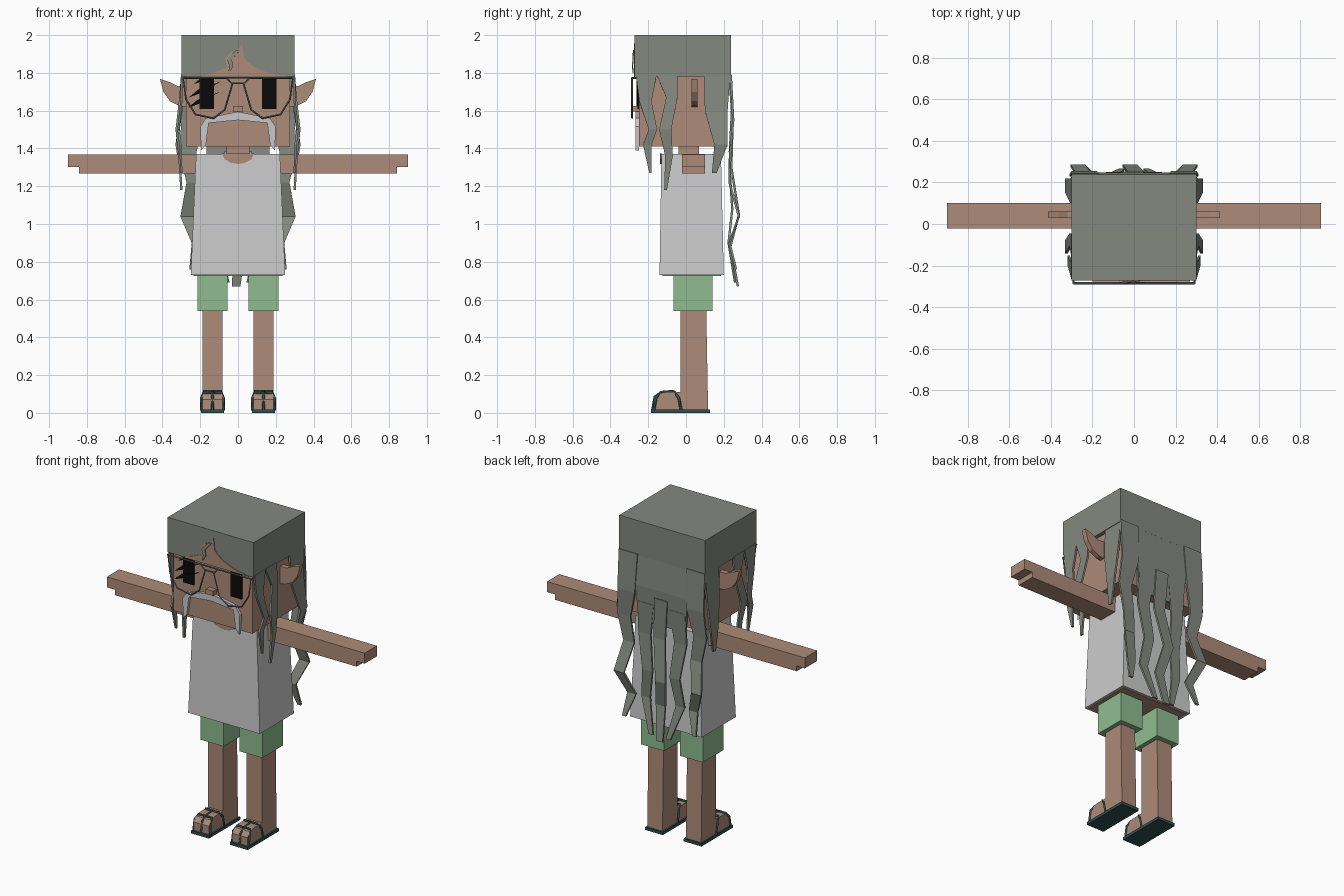
import bpy, bmesh
from mathutils import Vector

cube = bpy.data.objects.get("Cube")
if cube:
    bpy.data.objects.remove(cube, do_unlink=True)


def material(name, code):
    lin = []
    for i in (0, 2, 4):
        c = int(code[i:i + 2], 16) / 255
        lin.append(c / 12.92 if c <= 0.04045 else ((c + 0.055) / 1.055) ** 2.4)
    m = bpy.data.materials.new(name)
    m.use_nodes = True
    m.diffuse_color = (*lin, 1)
    m.node_tree.nodes["Principled BSDF"].inputs["Base Color"].default_value = (*lin, 1)
    return m


SKIN = material("skin", "AD8B78")
HAIR = material("grey_hair", "858980")
SHIRT = material("shirt_grey", "CCCCCC")
BEARD = material("pale_whiskers", "C8C8CC")
SHORTS = material("soft_green", "8FBC8F")
TEAL = material("dark_teal", "2F4F4F")
FRAME = material("frame_grey", "696D66")
BLACK = material("black", "0A0A0A")
SIDES = (("right", -1), ("left", 1))


def finish(name, bm, mat):
    bmesh.ops.recalc_face_normals(bm, faces=bm.faces)
    mesh = bpy.data.meshes.new(name)
    bm.to_mesh(mesh)
    bm.free()
    mesh.materials.append(mat)
    ob = bpy.data.objects.new(name, mesh)
    bpy.context.scene.collection.objects.link(ob)
    return ob


def box(name, mat, x, y, z, x_top=None, y_top=None):
    """Box with an optionally different top rectangle."""
    bm = bmesh.new()
    rings = []
    for (a, b), (c, d), h in ((x, y, z[0]), (x_top or x, y_top or y, z[1])):
        rings.append([bm.verts.new((p, q, h)) for p, q in ((a, c), (b, c), (b, d), (a, d))])
    lo, hi = rings
    bm.faces.new(lo)
    bm.faces.new(hi)
    for i in range(4):
        j = (i + 1) % 4
        bm.faces.new((lo[i], lo[j], hi[j], hi[i]))
    return finish(name, bm, mat)


def prism(name, mat, outline, axis, start, end):
    """Extrude an outline (x,z) along y, or (y,z) along x."""
    bm = bmesh.new()
    place = (lambda p: (p[0], start, p[1])) if axis == "y" else (lambda p: (start, *p))
    face = bm.faces.new([bm.verts.new(place(p)) for p in outline])
    out = bmesh.ops.extrude_face_region(bm, geom=[face])
    move = Vector((0, end - start, 0)) if axis == "y" else Vector((end - start, 0, 0))
    bmesh.ops.translate(bm, vec=move, verts=[v for v in out["geom"] if isinstance(v, bmesh.types.BMVert)])
    return finish(name, bm, mat)


def lock(name, mat, points, across, thick=0.012):
    """Flat hair strand through (x, y, z, width) points."""
    bm = bmesh.new()
    side = Vector((1, 0, 0)) if across == "x" else Vector((0, 1, 0))
    rows = []
    for x, y, z, w in points:
        c = Vector((x, y, z))
        rows.append((bm.verts.new(c - side * w / 2), bm.verts.new(c + side * w / 2)))
    for (a, b), (c, d) in zip(rows, rows[1:]):
        bm.faces.new((a, b, d, c))
    ob = finish(name, bm, mat)
    mod = ob.modifiers.new("thickness", "SOLIDIFY")
    mod.thickness = thick
    mod.offset = 0
    return ob


def wire(name, mat, points, radius, closed=False):
    cu = bpy.data.curves.new(name, "CURVE")
    cu.dimensions = "3D"
    cu.bevel_depth = radius
    cu.bevel_resolution = 0
    cu.use_fill_caps = True
    sp = cu.splines.new("POLY")
    sp.points.add(len(points) - 1)
    for p, q in zip(sp.points, points):
        p.co = (*q, 1)
    sp.use_cyclic_u = closed
    cu.materials.append(mat)
    ob = bpy.data.objects.new(name, cu)
    bpy.context.scene.collection.objects.link(ob)
    return ob


# Head, neck and torso
box("head", SKIN, (-.275, .275), (-.25, .22), (1.41, 1.8))
box("neck", SKIN, (-.06, .06), (-.04, .07), (1.3, 1.42))
box("shirt", SHIRT, (-.25, .25), (-.14, .2), (.73, 1.37), (-.222, .222), (-.13, .185))
box("waist", SKIN, (-.235, .235), (-.125, .185), (.726, .74))
prism("neckline", SKIN, [(-.085, 1.372), (-.07, 1.342), (-.035, 1.323), (0, 1.318),
      (.035, 1.323), (.07, 1.342), (.085, 1.372)], "y", -.137, -.128)

# Hair cap with a jagged bare forehead
box("hair_cap", HAIR, (-.3, .3), (-.272, .237), (1.78, 2))
prism("forehead", SKIN, [(-.2, 1.778), (-.13, 1.8), (-.06, 1.83), (-.07, 1.88), (-.03, 1.915),
      (-.03, 1.88), (.022, 1.955), (.03, 1.88), (.08, 1.835), (.16, 1.8), (.27, 1.778)],
      "y", -.276, -.27)
lock("forelock", HAIR, [(0, -.278, 1.92, .02), (-.045, -.281, 1.87, .025),
     (-.035, -.283, 1.835, .02), (-.05, -.28, 1.8, .004)], "x", .006)

# Face
box("nose", SKIN, (-.026, .026), (-.285, -.245), (1.595, 1.625))
half = [(0, 1.595), (.17, 1.56), (.2, 1.515), (.195, 1.39), (.17, 1.42), (.155, 1.535), (0, 1.55)]
prism("moustache", BEARD, half + [(-x, z) for x, z in half[-2:0:-1]], "y", -.268, -.248)
for i, (x, z) in enumerate(((-.265, 1.615), (-.26, 1.67), (-.235, 1.74))):
    w, h = (.17, .085) if i < 2 else (.11, .045)
    prism("eye_scratch_%d" % i, BLACK, [(x, z), (x + .06, z + .022), (x + w, z + h),
          (x + .05, z + .042)], "y", -.262, -.256)

for name, s in SIDES:
    prism(name + "_eye", BLACK, [(s * x, z) for x, z in
          ((.128, 1.61), (.205, 1.61), (.205, 1.775), (.128, 1.775))], "y", -.257, -.249)
    prism(name + "_ear", SKIN, [(s * x, z) for x, z in
          ((.27, 1.73), (.32, 1.73), (.36, 1.75), (.413, 1.768), (.395, 1.7),
           (.36, 1.65), (.31, 1.625), (.27, 1.62))], "y", .028, .06)
    # Glasses
    wire(name + "_lens_rim", FRAME, [(s * x, -.285, z) for x, z in
         ((.29, 1.772), (.275, 1.66), (.225, 1.58), (.13, 1.56), (.07, 1.605),
          (.03, 1.74), (.06, 1.772))], .005, True)
    wire(name + "_glasses_arm", FRAME, [(s * .292, -.288, 1.772), (s * .292, -.23, 1.772)], .005)

    # Arms with a stepped hand
    prism(name + "_arm", SKIN, [(s * x, z) for x, z in
          ((.2, 1.268), (.843, 1.268), (.843, 1.302), (.9, 1.302), (.9, 1.368), (.2, 1.368))],
          "y", -.022, .1)

    # Legs and shorts
    c = s * .135
    box(name + "_shorts_leg", SHORTS, (c - .08, c + .08), (-.065, .14), (.54, .76))
    box(name + "_leg", SKIN, (c - .053, c + .053), (-.03, .117), (.015, .56), None, (-.03, .107))
    prism(name + "_foot", SKIN, [(-.172, .018), (-.172, .07), (-.15, .1), (-.11, .11),
          (-.02, .11), (-.02, .018)], "x", c - .053, c + .053)

    # Sandals
    box(name + "_sole", TEAL, (c - .062, c + .062), (-.185, .127), (0, .018))
    for label, base, top, h in (("instep", -.025, -.065, .115), ("toe", -.17, -.135, .108)):
        path = [(-.058, base, .012), (-.058, (base * 2 + top) / 3, .08), (-.045, top, h),
                (.045, top, h), (.058, (base * 2 + top) / 3, .08), (.058, base, .012)]
        wire(name + "_" + label + "_strap", TEAL, [(c + x, y, z) for x, y, z in path], .007)
    wire(name + "_middle_strap", TEAL, [(c, -.065, .115), (c, -.13, .11), (c, -.165, .085),
         (c, -.178, .015)], .007)

    # Side strands
    side_locks = {
        "front": [(.296, -.21, 1.79, .11), (.3, -.215, 1.65, .065), (.315, -.175, 1.5, .045),
                  (.305, -.205, 1.42, .045), (.3, -.188, 1.27, .012)],
        "cheek": [(.296, -.1, 1.79, .11), (.305, -.075, 1.67, .06), (.325, -.11, 1.5, .065),
                  (.31, -.09, 1.36, .04), (.3, -.108, 1.18, .015)],
        "rear": [(.29, .165, 1.79, .14), (.3, .16, 1.6, .12), (.325, .185, 1.42, .07),
                 (.3, .15, 1.27, .025)],
    }
    for label, pts in side_locks.items():
        lock(name + "_" + label + "_lock", HAIR, [(s * x, y, z, w) for x, y, z, w in pts], "y")

    # Long back strands
    back_locks = {
        "outer": [(.235, .237, 1.79, .13), (.24, .25, 1.55, .12), (.265, .235, 1.38, .09),
                  (.235, .23, 1.22, .075), (.27, .28, 1.04, .07), (.215, .23, .9, .06),
                  (.245, .265, .76, .025)],
        "inner": [(.11, .24, 1.5, .11), (.125, .23, 1.3, .085), (.095, .245, 1.08, .07),
                  (.12, .225, .9, .06), (.06, .26, .69, .03)],
    }
    for label, pts in back_locks.items():
        lock(name + "_back_" + label + "_lock", HAIR, [(s * x, y, z, w) for x, y, z, w in pts], "x")

wire("glasses_bridge", FRAME, [(-.035, -.285, 1.745), (.035, -.285, 1.745)], .005)
wire("glasses_brow_bar", FRAME, [(-.29, -.287, 1.774), (.29, -.287, 1.774)], .005)
lock("back_hair_sheet", HAIR, [(0, .23, 1.79, .36), (0, .243, 1.6, .36), (0, .232, 1.38, .33)], "x")
lock("back_middle_lock", HAIR, [(0, .247, 1.55, .09), (.015, .24, 1.3, .08), (-.02, .28, 1.05, .07),
     (.01, .235, .88, .065), (-.01, .275, .67, .045)], "x")
